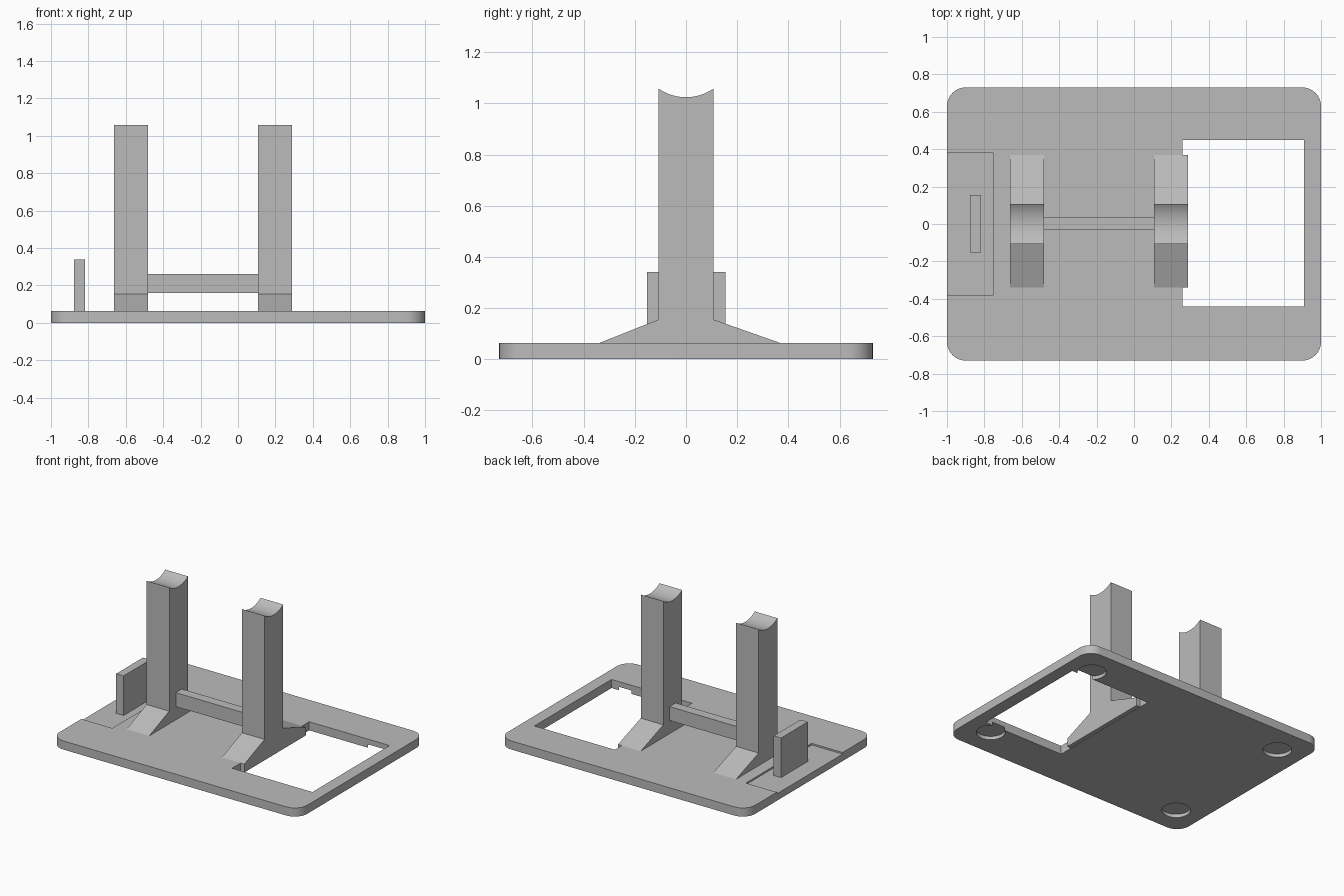
import bpy, bmesh, math
from mathutils import Matrix

old = bpy.data.objects.get("Cube")
if old:
    bpy.data.objects.remove(old, do_unlink=True)

grey = bpy.data.materials.new("plain grey")
grey.use_nodes = True
colour = (0.5, 0.5, 0.5, 1)
grey.diffuse_color = colour
grey.node_tree.nodes["Principled BSDF"].inputs["Base Color"].default_value = colour


def prism(name, points, start, end, axis="Z"):
    """Extrude a closed outline along Z (points are x, y) or X (points are y, z)."""
    bm = bmesh.new()
    place = (lambda p, d: (p[0], p[1], d)) if axis == "Z" else (lambda p, d: (d, p[0], p[1]))
    face = bm.faces.new([bm.verts.new(place(p, start)) for p in points])
    grown = bmesh.ops.extrude_face_region(bm, geom=[face])["geom"]
    shift = (0, 0, end - start) if axis == "Z" else (end - start, 0, 0)
    bmesh.ops.translate(bm, vec=shift, verts=[v for v in grown if isinstance(v, bmesh.types.BMVert)])
    bmesh.ops.recalc_face_normals(bm, faces=bm.faces)
    mesh = bpy.data.meshes.new(name)
    bm.to_mesh(mesh)
    bm.free()
    mesh.materials.append(grey)
    obj = bpy.data.objects.new(name, mesh)
    bpy.context.collection.objects.link(obj)
    return obj


def box(name, x0, x1, y0, y1, z0, z1):
    return prism(name, [(x0, y0), (x1, y0), (x1, y1), (x0, y1)], z0, z1)


def arc(cx, cy, r, a0, a1, n):
    angles = [math.radians(a0 + (a1 - a0) * i / n) for i in range(n + 1)]
    return [(cx + r * math.cos(a), cy + r * math.sin(a)) for a in angles]


def smooth(obj):
    bpy.ops.object.select_all(action="DESELECT")
    obj.select_set(True)
    bpy.context.view_layer.objects.active = obj
    bpy.ops.object.shade_smooth_by_angle(angle=math.radians(30))


# Base plate with rounded corners
W, D, T, R = 1.0, 0.73, 0.063, 0.1
outline = []
for i, (sx, sy) in enumerate([(1, 1), (-1, 1), (-1, -1), (1, -1)]):
    outline += arc(sx * (W - R), sy * (D - R), R, 90 * i, 90 * i + 90, 10)
base = prism("base_plate", outline, 0, T)

# Window, shallow tray and round foot recesses cut from the base
cutters = [
    box("window_cutter", 0.26, 0.91, -0.44, 0.45, -0.1, 0.2),
    box("tray_cutter", -1.1, -0.75, -0.38, 0.38, T - 0.012, 0.2),
]
for sx in (-1, 1):
    for sy in (-1, 1):
        circle = arc(sx * 0.8, sy * 0.52, 0.095, 0, 360, 40)[:-1]
        cutters.append(prism("foot_cutter", circle, -0.1, 0.025))
bpy.context.view_layer.objects.active = base
for cutter in cutters:
    mod = base.modifiers.new("cut", "BOOLEAN")
    mod.operation = "DIFFERENCE"
    mod.solver = "EXACT"
    mod.object = cutter
    bpy.ops.object.modifier_apply(modifier=mod.name)
for cutter in cutters:
    bpy.data.objects.remove(cutter, do_unlink=True)
smooth(base)

# Posts with flared feet and a concave cradle on top
half, top, sag = 0.108, 1.058, 0.034
radius = (half ** 2 + sag ** 2) / (2 * sag)
spread = math.degrees(math.asin(half / radius))
cradle = arc(0, top - sag + radius, radius, 270 + spread, 270 - spread, 16)
post = [(-half, 0.155), (-0.34, T), (-0.34, 0.002), (0.37, 0.002), (0.37, T), (half, 0.155)] + cradle
for name, x0 in (("right_post", -0.663), ("left_post", 0.107)):
    smooth(prism(name, post, x0, x0 + 0.183, "X"))

# Bar joining the posts, and the upright end stop
box("cross_bar", -0.485, 0.112, -0.033, 0.038, 0.16, 0.262)
box("end_stop", -0.877, -0.817, -0.153, 0.155, 0.02, 0.34)
